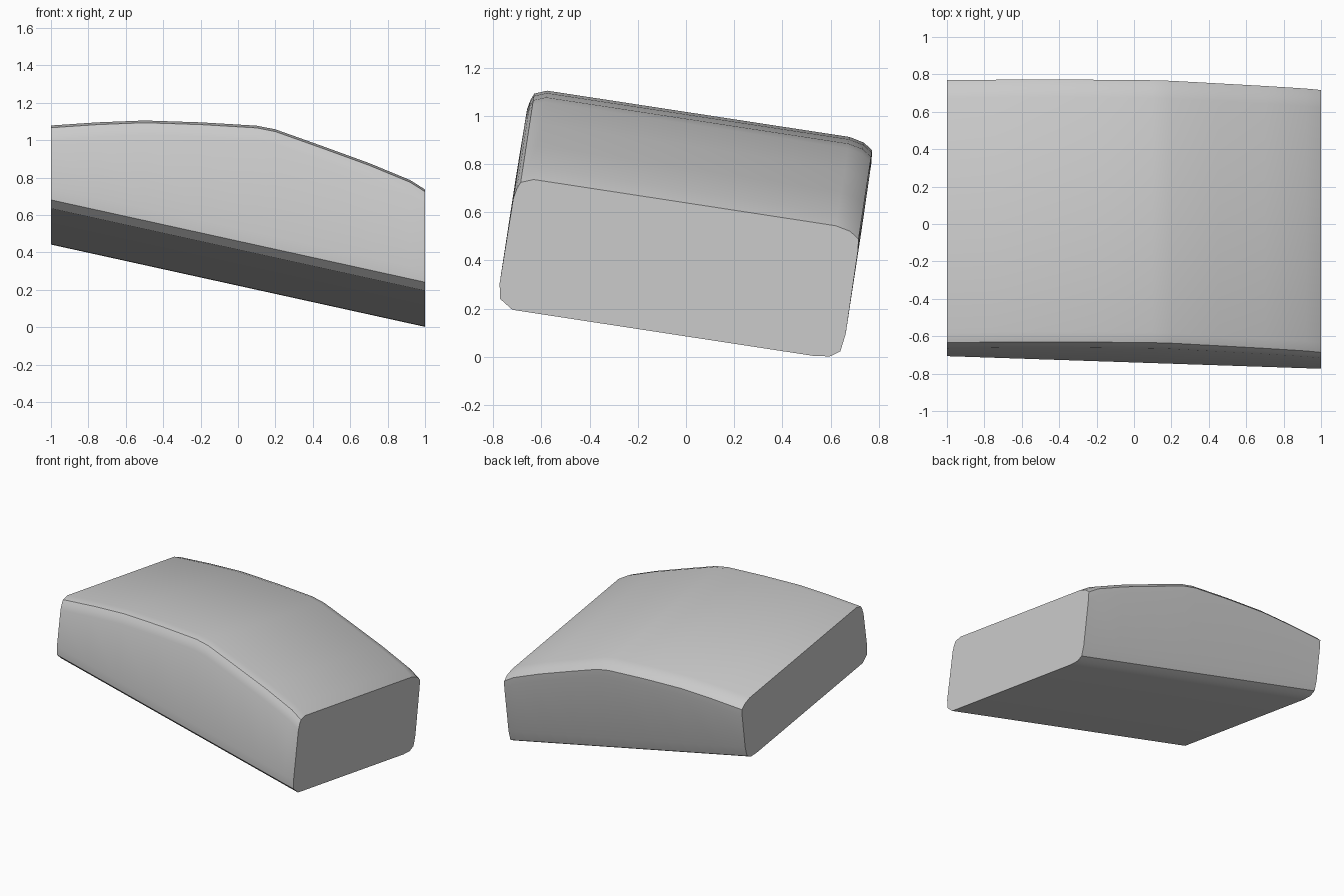
import bpy, bmesh, math

if "Cube" in bpy.data.objects:
    bpy.data.objects.remove(bpy.data.objects["Cube"])

TILT = math.radians(8.7)
C, S = math.cos(TILT), math.sin(TILT)

# Stations along the length: x, height of top surface (in the tilted frame)
stations = [(-1, 0.978), (-0.75, 0.995), (-0.5, 1.005), (-0.2, 0.995),
            (0.1, 0.977), (0.2, 0.957), (0.45, 0.867), (0.7, 0.775),
            (0.92, 0.683), (1, 0.632)]


def section(x, top):
    # Rounded, slightly bowed cross-section, sloping underside
    base = 0.084 + 0.2225 * (1 - x)
    pts = [(-0.742, base), (0.52, base), (0.59, base + 0.008),
           (0.63, base + 0.035), (0.641, base + 0.11),
           (0.639, top - 0.09), (0.634, top - 0.04), (0.595, top - 0.014),
           (0.533, top), (-0.737, top), (-0.788, top - 0.02),
           (-0.800, top - 0.05), (-0.808, top - 0.09),
           (-0.811, base + 0.10), (-0.799, base + 0.037)]
    return [(x, C * u + S * v, -S * u + C * v) for u, v in pts]


# Tilted body lofted through the stations
bm = bmesh.new()
rings = [[bm.verts.new(p) for p in section(*s)] for s in stations]
for a, b in zip(rings, rings[1:]):
    n = len(a)
    for i in range(n):
        j = (i + 1) % n
        bm.faces.new((a[i], a[j], b[j], b[i]))
bm.faces.new(rings[0])
bm.faces.new(rings[-1])
bmesh.ops.recalc_face_normals(bm, faces=bm.faces)

mesh = bpy.data.meshes.new("tilted_block")
bm.to_mesh(mesh)
bm.free()
body = bpy.data.objects.new("tilted_block", mesh)
bpy.context.collection.objects.link(body)
bpy.context.view_layer.objects.active = body
body.select_set(True)
bpy.ops.object.shade_smooth_by_angle(angle=math.radians(30))
